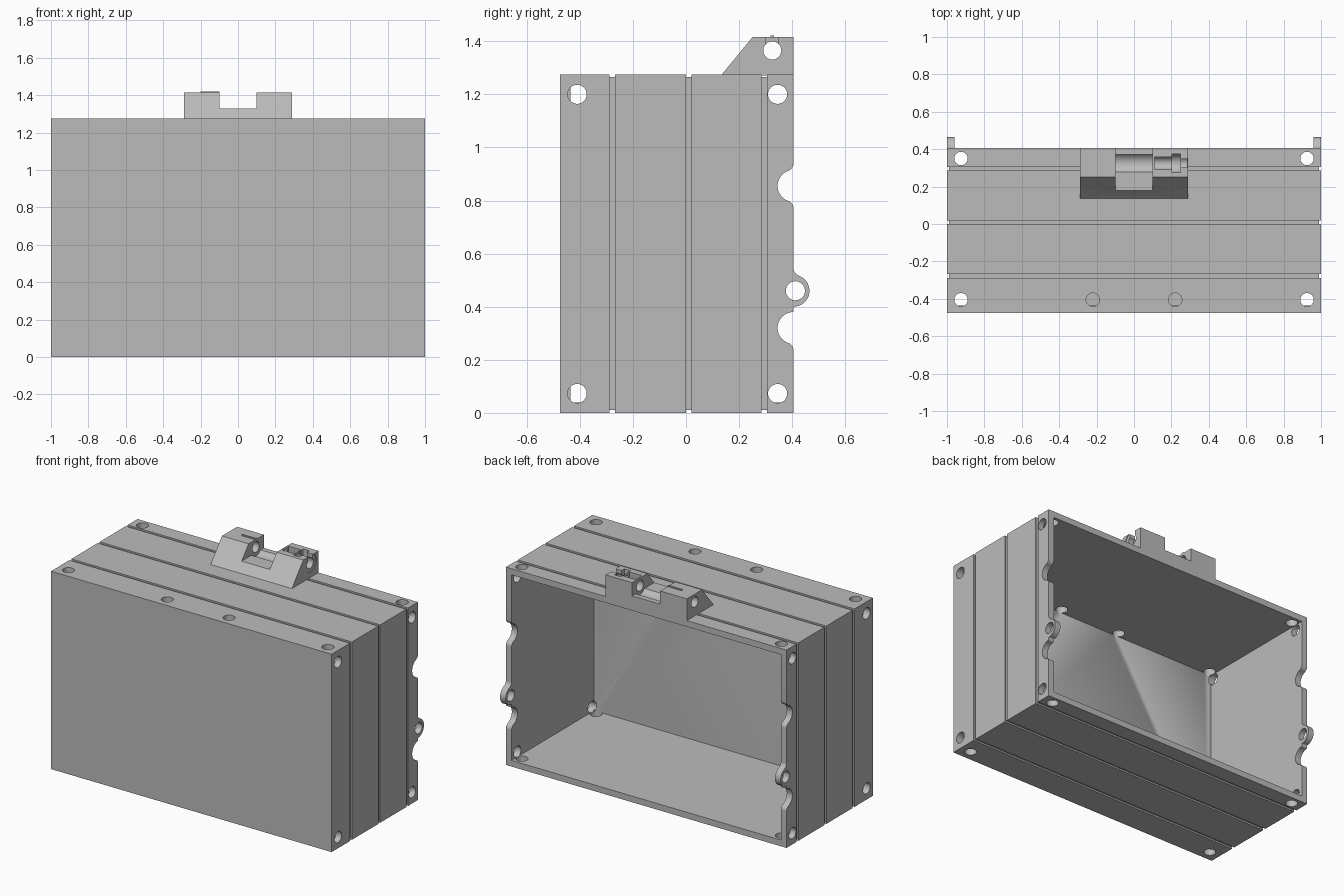
import bpy, bmesh
from math import pi, sqrt, atan2, cos, sin
from mathutils import Matrix, Vector

if "Cube" in bpy.data.objects:
    bpy.data.objects.remove(bpy.data.objects["Cube"])

grey = bpy.data.materials.new("plain grey")
grey.use_nodes = True
grey.diffuse_color = (0.5, 0.5, 0.5, 1)
grey.node_tree.nodes["Principled BSDF"].inputs["Base Color"].default_value = (0.5, 0.5, 0.5, 1)


def finish(name, bm):
    bmesh.ops.recalc_face_normals(bm, faces=bm.faces[:])
    mesh = bpy.data.meshes.new(name)
    bm.to_mesh(mesh)
    bm.free()
    mesh.materials.append(grey)
    ob = bpy.data.objects.new(name, mesh)
    bpy.context.collection.objects.link(ob)
    return ob


def prism(name, profile, x0, x1):
    """Extrude a (y, z) outline along x."""
    bm = bmesh.new()
    face = bm.faces.new([bm.verts.new((x0, y, z)) for y, z in profile])
    ext = bmesh.ops.extrude_face_region(bm, geom=[face])
    bmesh.ops.translate(bm, vec=(x1 - x0, 0, 0),
                        verts=[v for v in ext["geom"] if isinstance(v, bmesh.types.BMVert)])
    return finish(name, bm)


def box(name, lo, hi):
    bm = bmesh.new()
    lo, hi = Vector(lo), Vector(hi)
    bmesh.ops.create_cube(bm, size=1, matrix=Matrix.Translation((lo + hi) / 2)
                          @ Matrix.Diagonal((hi - lo).to_4d()))
    return finish(name, bm)


def rod(name, centre, radius, length, axis):
    bm = bmesh.new()
    turn = Matrix.Rotation(pi / 2, 4, "Y") if axis == "x" else Matrix()
    bmesh.ops.create_cone(bm, cap_ends=True, segments=32, radius1=radius, radius2=radius,
                          depth=length, matrix=Matrix.Translation(centre) @ turn)
    return finish(name, bm)


def cut(ob, cutter):
    cutter.hide_render = True
    mod = ob.modifiers.new("cut", "BOOLEAN")
    mod.operation, mod.solver, mod.object = "DIFFERENCE", "EXACT", cutter
    bpy.context.view_layer.objects.active = ob
    bpy.ops.object.modifier_apply(modifier=mod.name)
    bpy.data.objects.remove(cutter)


FRONT, BACK, TOP, WALL = -0.475, 0.405, 1.275, 0.04


def arc(cu, cv, r, a0, a1, n):
    return [(cu + r * cos(a0 + (a1 - a0) * i / n), cv + r * sin(a0 + (a1 - a0) * i / n))
            for i in range(n + 1)]


def scallop(zc, side, r_low, r_high, R=0.06):
    """Half round on the back edge with blended ends; side 1 is a notch, -1 a lug."""
    lo = sqrt((R + r_low) ** 2 - r_low ** 2)
    hi = sqrt((R + r_high) ** 2 - r_high ** 2)
    pts = arc(r_low, -lo, r_low, pi, atan2(lo, -r_low), 6)
    pts += arc(0, 0, R, atan2(-lo, r_low), atan2(hi, r_high), 20)[1:-1]
    pts += arc(r_high, hi, r_high, atan2(-hi, -r_high), -pi, 6)
    return [(BACK - side * u, zc + v) for u, v in pts]


# Box shell with scalloped back edges
outline = [(FRONT, 0), (BACK, 0)]
outline += scallop(0.32, 1, 0.03, 0.005)
outline += scallop(0.46, -1, 0.005, 0.03)
outline += scallop(0.855, 1, 0.03, 0.03)
outline += [(BACK, TOP), (FRONT, TOP)]
shell = prism("box_shell", outline, -1, 1)
cut(shell, box("interior", (-1 + WALL, FRONT + WALL, WALL), (1 - WALL, 1, TOP - WALL)))

# Grooves around all four sides
DEPTH = 0.01
for y in (-0.278, 0.01, 0.295):
    a, b = y - 0.01, y + 0.01
    for s in (-1, 1):
        xs = sorted((s * (1 - DEPTH), s * 1.1))
        cut(shell, box("groove", (xs[0], a, -0.1), (xs[1], b, TOP + 0.1)))
    cut(shell, box("groove", (-1.1, a, -0.1), (1.1, b, DEPTH)))
    cut(shell, box("groove", (-1.1, a, TOP - DEPTH), (1.1, b, TOP + 0.1)))

# Screw holes in the side, top and bottom walls
HOLE = 0.036
for s in (-1, 1):
    for y in (-0.41, 0.345):
        for z in (0.073, 1.2):
            cut(shell, rod("hole", (s, y, z), HOLE, 0.11, "x"))
        for z in (0, TOP):
            cut(shell, rod("hole", (s * 0.925, y + 0.005, z), HOLE, 0.11, "z"))
    cut(shell, rod("hole", (s, 0.412, 0.46), HOLE, 0.11, "x"))
    cut(shell, rod("hole", (s * 0.22, -0.405, TOP), HOLE, 0.11, "z"))

# Hinge bracket on the top rear edge
PY, PZ, CREST, HALF = 0.325, 1.365, 1.415, 0.29
bracket = prism("hinge_bracket", [(0.13, 1.27), (0.135, TOP), (0.25, CREST),
                                  (BACK, CREST), (BACK, 1.27)], -HALF, HALF)
cut(bracket, box("channel", (-0.1, 0, 1.33), (0.1, 1, 2)))
cut(bracket, rod("channel_round", (0, PY, PZ), 0.058, 0.2, "x"))
cut(bracket, rod("pin_hole", (0, PY, PZ), 0.034, 1, "x"))

# Open slot and head recess in one arm
cut(bracket, box("slot", (0.11, PY - 0.033, PZ), (0.2, PY + 0.033, 2)))
cut(bracket, box("neck", (0.2, PY - 0.023, PZ), (0.4, PY + 0.023, 2)))
cut(bracket, rod("head_recess", (0.225, PY, PZ), 0.05, 0.045, "x"))
cut(bracket, box("head_slot", (0.2025, PY - 0.05, PZ), (0.2475, PY + 0.05, 2)))
cut(bracket, rod("face_recess", (HALF, PY, PZ), 0.058, 0.008, "x"))

# Small ridge on the closed arm
ridge = box("arm_ridge", (-0.2, PY - 0.006, CREST - 0.005), (-0.1, PY + 0.006, CREST + 0.006))

for ob in (shell, bracket):
    bpy.ops.object.select_all(action="DESELECT")
    ob.select_set(True)
    bpy.context.view_layer.objects.active = ob
    bpy.ops.object.shade_smooth_by_angle(angle=pi / 6)
